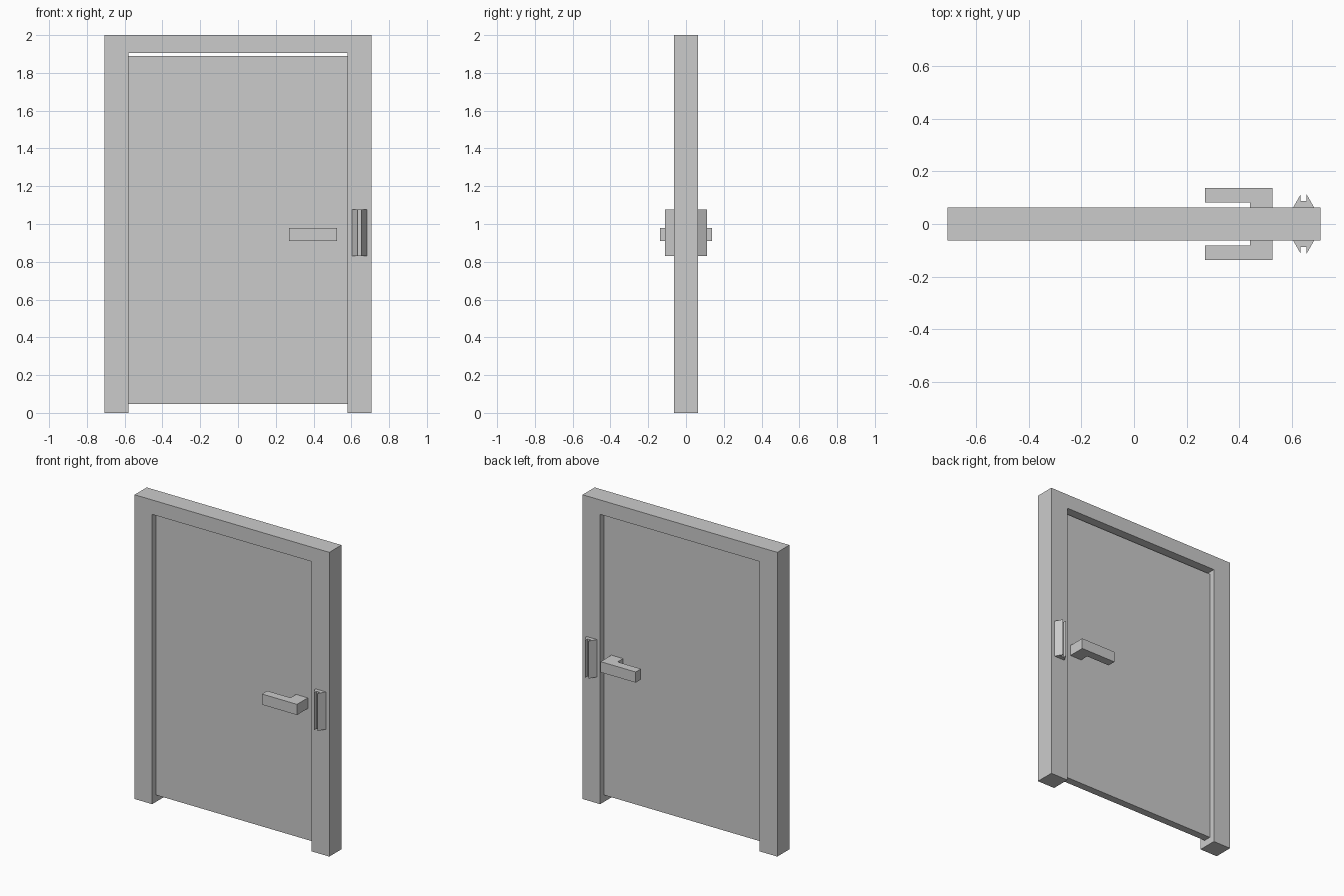
import bpy, bmesh
from mathutils import Vector

if "Cube" in bpy.data.objects:
    bpy.data.objects.remove(bpy.data.objects["Cube"])


def prism(name, outline, depth):
    """Extrude a closed 3D outline along the depth vector."""
    bm = bmesh.new()
    face = bm.faces.new([bm.verts.new(p) for p in outline])
    ext = bmesh.ops.extrude_face_region(bm, geom=[face], use_keep_orig=True)
    moved = [g for g in ext["geom"] if isinstance(g, bmesh.types.BMVert)]
    bmesh.ops.translate(bm, verts=moved, vec=Vector(depth))
    bmesh.ops.recalc_face_normals(bm, faces=bm.faces)
    mesh = bpy.data.meshes.new(name)
    bm.to_mesh(mesh)
    bm.free()
    obj = bpy.data.objects.new(name, mesh)
    bpy.context.collection.objects.link(obj)
    return obj


def front_prism(name, xz, half):
    return prism(name, [(x, -half, z) for x, z in xz], (0, 2 * half, 0))


def hardware(name, xy, z0, z1):
    """Plan profile raised in z, mirrored to the other side of the door."""
    obj = prism(name, [(x, -y, z0) for x, y in xy], (0, 0, z1 - z0))
    mod = obj.modifiers.new("both_sides", "MIRROR")
    mod.use_axis = (False, True, False)
    mod.use_mirror_merge = False
    return obj


W, IN, FRAME, DOOR = 0.708, 0.58, 0.063, 0.025

# Door frame: one arch-shaped piece, open at the floor
front_prism("door_frame", [(-W, 0), (-IN, 0), (-IN, 1.905), (IN, 1.905),
                           (IN, 0), (W, 0), (W, 2), (-W, 2)], FRAME)

# Door leaf, recessed, with gaps above and below
front_prism("door_panel", [(-IN, 0.046), (IN, 0.046), (IN, 1.89), (-IN, 1.89)], DOOR)

# L-shaped lever handles
hardware("lever_handle", [(0.525, DOOR), (0.525, 0.137), (0.27, 0.137),
                          (0.27, 0.082), (0.44, 0.082), (0.44, DOOR)], 0.91, 0.98)

# Slotted card readers on the jamb
hardware("card_reader", [(0.604, FRAME), (0.683, FRAME), (0.655, 0.112),
                         (0.655, 0.088), (0.632, 0.088), (0.632, 0.112)], 0.83, 1.076)
